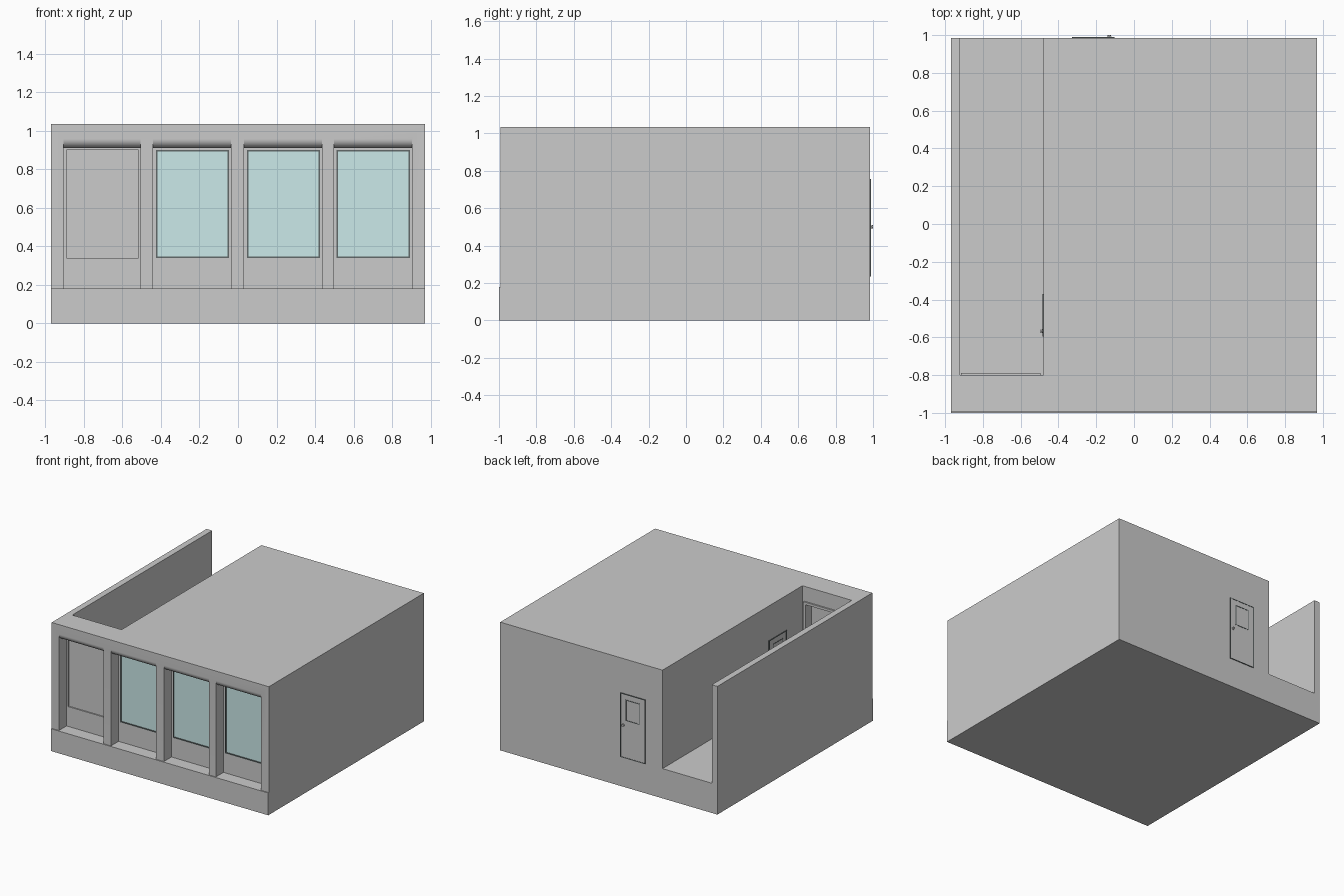
import bpy, bmesh, math
from mathutils import Matrix, Vector

if "Cube" in bpy.data.objects:
    bpy.data.objects.remove(bpy.data.objects["Cube"])

H, BACK, FRONT = 1.035, 0.985, -0.992
RECESS = -0.895
BAYS = [(-0.905, -0.505), (-0.44, -0.037), (0.032, 0.435), (0.497, 0.902)]
W0, W1 = 0.34, 0.90          # window bottom and top

glass = bpy.data.materials.new("glass")
glass.diffuse_color = (0.6, 0.82, 0.82, 1)
glass.use_nodes = True
glass.node_tree.nodes["Principled BSDF"].inputs["Base Color"].default_value = glass.diffuse_color
dark = bpy.data.materials.new("dark_trim")
dark.diffuse_color = (0.12, 0.14, 0.14, 1)
dark.use_nodes = True
dark.node_tree.nodes["Principled BSDF"].inputs["Base Color"].default_value = dark.diffuse_color


def finish(name, bm, mat=None):
    bmesh.ops.recalc_face_normals(bm, faces=bm.faces)
    me = bpy.data.meshes.new(name)
    bm.to_mesh(me)
    bm.free()
    ob = bpy.data.objects.new(name, me)
    bpy.context.collection.objects.link(ob)
    if mat:
        me.materials.append(mat)
    return ob


def prism(name, points, push, mat=None):
    bm = bmesh.new()
    f = bm.faces.new([bm.verts.new(p) for p in points])
    r = bmesh.ops.extrude_face_region(bm, geom=[f])
    bmesh.ops.translate(bm, vec=push, verts=[v for v in r["geom"] if isinstance(v, bmesh.types.BMVert)])
    return finish(name, bm, mat)


def box(name, x, y, z, mat=None):
    pts = [(x[0], y[0], z[0]), (x[1], y[0], z[0]), (x[1], y[1], z[0]), (x[0], y[1], z[0])]
    return prism(name, pts, (0, 0, z[1] - z[0]), mat)


def frame(name, x, y, z, w, mat=None):
    # rectangular ring facing along y
    bm = bmesh.new()
    rings = []
    for yy in y:
        for i in (0, w):
            rings.append([bm.verts.new((a, yy, b)) for a, b in
                          ((x[0]+i, z[0]+i), (x[1]-i, z[0]+i), (x[1]-i, z[1]-i), (x[0]+i, z[1]-i))])
    for p, q in ((0, 1), (1, 3), (3, 2), (2, 0)):
        for k in range(4):
            n = (k + 1) % 4
            bm.faces.new((rings[p][k], rings[p][n], rings[q][n], rings[q][k]))
    return finish(name, bm, mat)


def cut(ob, cutter):
    m = ob.modifiers.new("cut", 'BOOLEAN')
    m.operation, m.solver, m.object = 'DIFFERENCE', 'EXACT', cutter
    bpy.context.view_layer.objects.active = ob
    bpy.ops.object.modifier_apply(modifier=m.name)
    bpy.data.objects.remove(cutter)


# main block with the corridor notch open to the back
plan = [(-0.97, FRONT), (0.97, FRONT), (0.97, BACK), (-0.48, BACK),
        (-0.48, -0.8), (-0.92, -0.8), (-0.92, BACK), (-0.97, BACK)]
body = prism("building_walls", [(x, y, 0) for x, y in plan], (0, 0, H))

# front bays with a rounded lintel edge, and the shallow window openings
r = 0.047
prof = [(-1.1, 0.18), (RECESS, 0.18), (RECESS, 0.91)]
for i in range(9):
    a = math.radians(90 * i / 8)
    prof.append((FRONT + r - r * math.sin(a), 0.91 + r - r * math.cos(a)))
prof.append((-1.1, 0.91 + r))
for a, b in BAYS:
    cut(body, prism("bay_cutter", [(a, y, z) for y, z in prof], (b - a, 0, 0)))
    cut(body, box("window_cutter", (a + 0.015, b - 0.01), (-0.93, RECESS + 0.01), (W0, W1)))
# window opening on the corridor side
cut(body, box("inner_cutter", (-0.89, -0.51), (-0.875, -0.7), (W0, W1)))

bpy.ops.object.select_all(action='DESELECT')
body.select_set(True)
bpy.context.view_layer.objects.active = body
bpy.ops.object.shade_smooth_by_angle(angle=math.radians(30))

# plinth and corridor floor
box("front_plinth", (-0.97, 0.97), (-1.0, FRONT), (0, 0.18))
box("corridor_floor", (-0.92, -0.48), (-0.8, BACK), (0, 0.24))
frame("corridor_window_trim", (-0.915, -0.495), (-0.8, -0.788), (0.32, 0.915), 0.02)

# glazed windows
for i, (a, b) in enumerate(BAYS[1:]):
    x = (a + 0.015, b - 0.01)
    frame(f"window_frame_{i+1}", x, (RECESS - 0.004, RECESS + 0.01), (W0, W1), 0.008, dark)
    box(f"window_glass_{i+1}", (x[0] + 0.008, x[1] - 0.008), (RECESS + 0.003, RECESS + 0.01),
        (W0 + 0.008, W1 - 0.008), glass)


# doors, modelled facing +y with the wall at y = 0, hinge-side edge at x = 0
def door(name, mtx):
    w, z0, z1 = 0.225, 0.24, 0.755
    bm = bmesh.new()
    knob = Vector((w - 0.028, 0, 0.5))
    turn = Matrix.Rotation(math.pi / 2, 4, 'X')
    for rad, depth, y in ((0.011, 0.005, 0.005), (0.004, 0.006, 0.008), (0.009, 0.006, 0.012)):
        bmesh.ops.create_cone(bm, cap_ends=True, segments=16, radius1=rad, radius2=rad, depth=depth,
                              matrix=Matrix.Translation(knob + Vector((0, y, 0))) @ turn)
    parts = [
        finish(name + "_knob", bm),
        box(name + "_leaf", (0.006, w - 0.006), (-0.002, 0.003), (z0, z1 - 0.006)),
        frame(name + "_frame", (0, w), (-0.002, 0.005), (z0 - 0.004, z1), 0.006, dark),
        frame(name + "_window_trim", (0.05, w - 0.05), (0, 0.005), (0.54, 0.71), 0.006, dark),
    ]
    for p in parts:
        p.data.transform(mtx)


door("back_door", Matrix.Translation((-0.328, BACK, 0)))
door("corridor_door", Matrix.Translation((-0.48, -0.37, 0)) @
     Matrix(((0, -1, 0, 0), (-1, 0, 0, 0), (0, 0, 1, 0), (0, 0, 0, 1))))
for o in bpy.data.objects:
    if o.name.startswith("corridor_door"):
        o.data.flip_normals()
